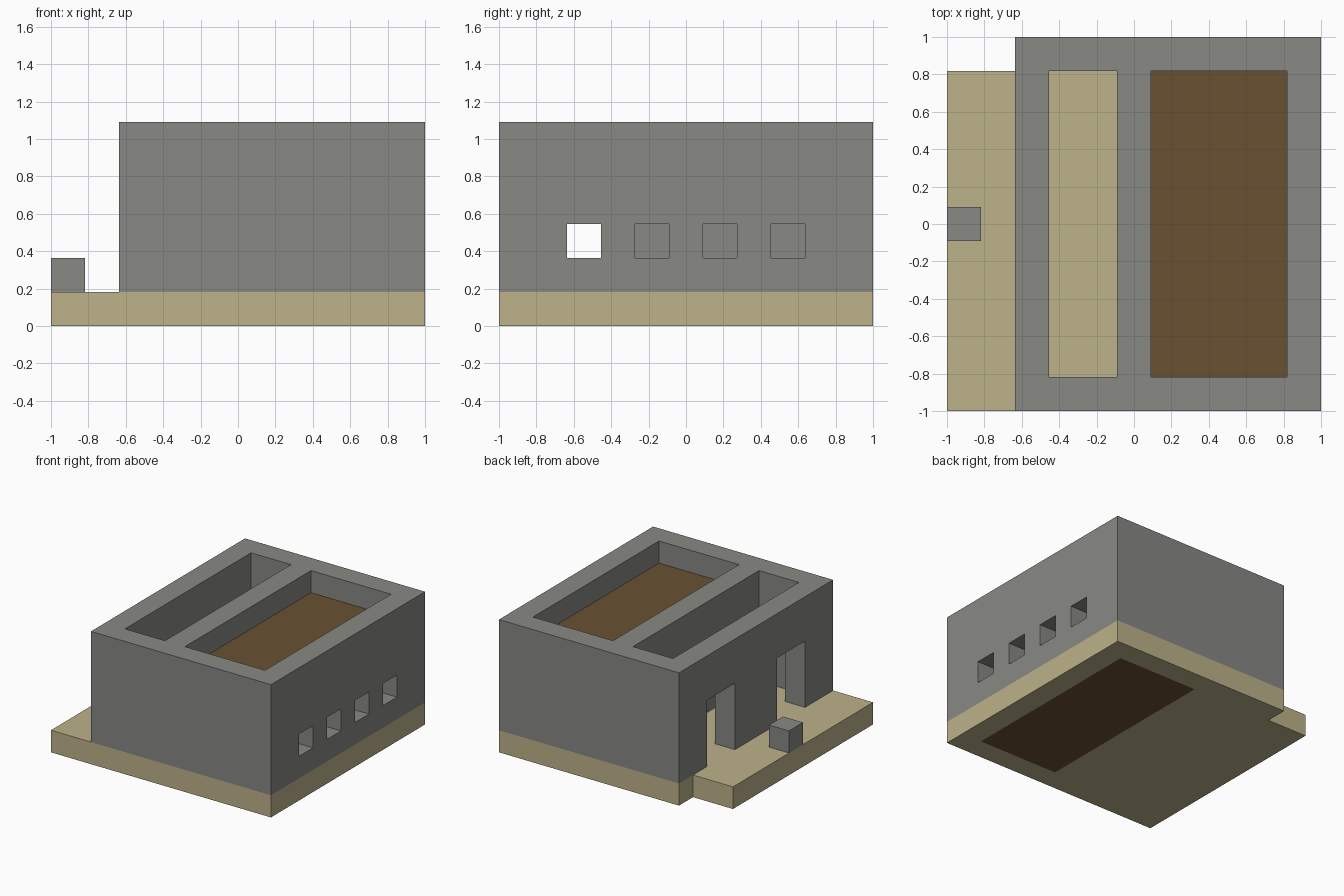
import bpy
import bmesh

default = bpy.data.objects.get("Cube")
if default:
    bpy.data.objects.remove(default, do_unlink=True)

U = 2 / 11  # building module: the plan is eleven modules square


def material(name, rgb):
    mat = bpy.data.materials.new(name)
    mat.use_nodes = True
    mat.diffuse_color = (*rgb, 1)
    bsdf = mat.node_tree.nodes["Principled BSDF"]
    bsdf.inputs["Base Color"].default_value = (*rgb, 1)
    bsdf.inputs["Roughness"].default_value = 0.9
    return mat


stone = material("grey stone", (0.246, 0.246, 0.235))
sand = material("sand", (0.508, 0.445, 0.255))
wood = material("brown wood", (0.144, 0.082, 0.032))


def finish(name, bm, mat):
    bmesh.ops.recalc_face_normals(bm, faces=bm.faces)
    mesh = bpy.data.meshes.new(name)
    bm.to_mesh(mesh)
    bm.free()
    mesh.materials.append(mat)
    obj = bpy.data.objects.new(name, mesh)
    bpy.context.collection.objects.link(obj)
    return obj


def box(name, x, y, z, mat):
    """Box from (min, max) ranges in modules, with the plan origin at a corner."""
    bm = bmesh.new()
    bmesh.ops.create_cube(bm, size=1)
    for v in bm.verts:
        v.co = (x[v.co.x > 0] * U - 1, y[v.co.y > 0] * U - 1, z[v.co.z > 0] * U)
    return finish(name, bm, mat)


def cut(target, x, y, z):
    cutter = box("cutter", x, y, z, target.data.materials[0])
    cutter.hide_render = True
    mod = target.modifiers.new("opening", "BOOLEAN")
    mod.operation = "DIFFERENCE"
    mod.solver = "EXACT"
    mod.object = cutter
    bpy.context.view_layer.objects.active = target
    bpy.ops.object.modifier_apply(modifier=mod.name)
    bpy.data.objects.remove(cutter, do_unlink=True)


# Ground slab: building footprint plus a terrace that stops one module short
bm = bmesh.new()
outline = [(0, 0), (11, 0), (11, 11), (2, 11), (2, 10), (0, 10)]
face = bm.faces.new([bm.verts.new((x * U - 1, y * U - 1, 0)) for x, y in outline])
top = bmesh.ops.extrude_face_region(bm, geom=[face])["geom"]
bmesh.ops.translate(bm, vec=(0, 0, U), verts=[v for v in top if isinstance(v, bmesh.types.BMVert)])
slab = finish("ground_slab", bm, sand)

# Walls around an open corridor and a covered room
walls = box("walls", (2, 11), (0, 11), (1, 6), stone)
corridor_x, room_x, inside_y = (3, 5), (6, 10), (1, 10)
for span in (corridor_x, room_x):
    cut(walls, span, inside_y, (0.5, 6.5))

# Two outer doorways and one inner doorway
for y in (2, 7):
    cut(walls, (1.5, 3.5), (y, y + 2), (0.5, 4))
cut(walls, (4.5, 6.5), (2, 4), (0.5, 4))

# Row of small square windows
for y in (2, 4, 6, 8):
    cut(walls, (9.5, 11.5), (y, y + 1), (2, 3))

# Wooden floor set into the slab, and the sunken wooden roof
cut(slab, room_x, inside_y, (-0.5, 1.5))
box("room_floor", room_x, inside_y, (0, 1), wood)
box("room_roof", room_x, inside_y, (4, 5), wood)

# Stone block at the terrace edge
box("terrace_block", (0, 1), (5, 6), (1, 2), stone)
